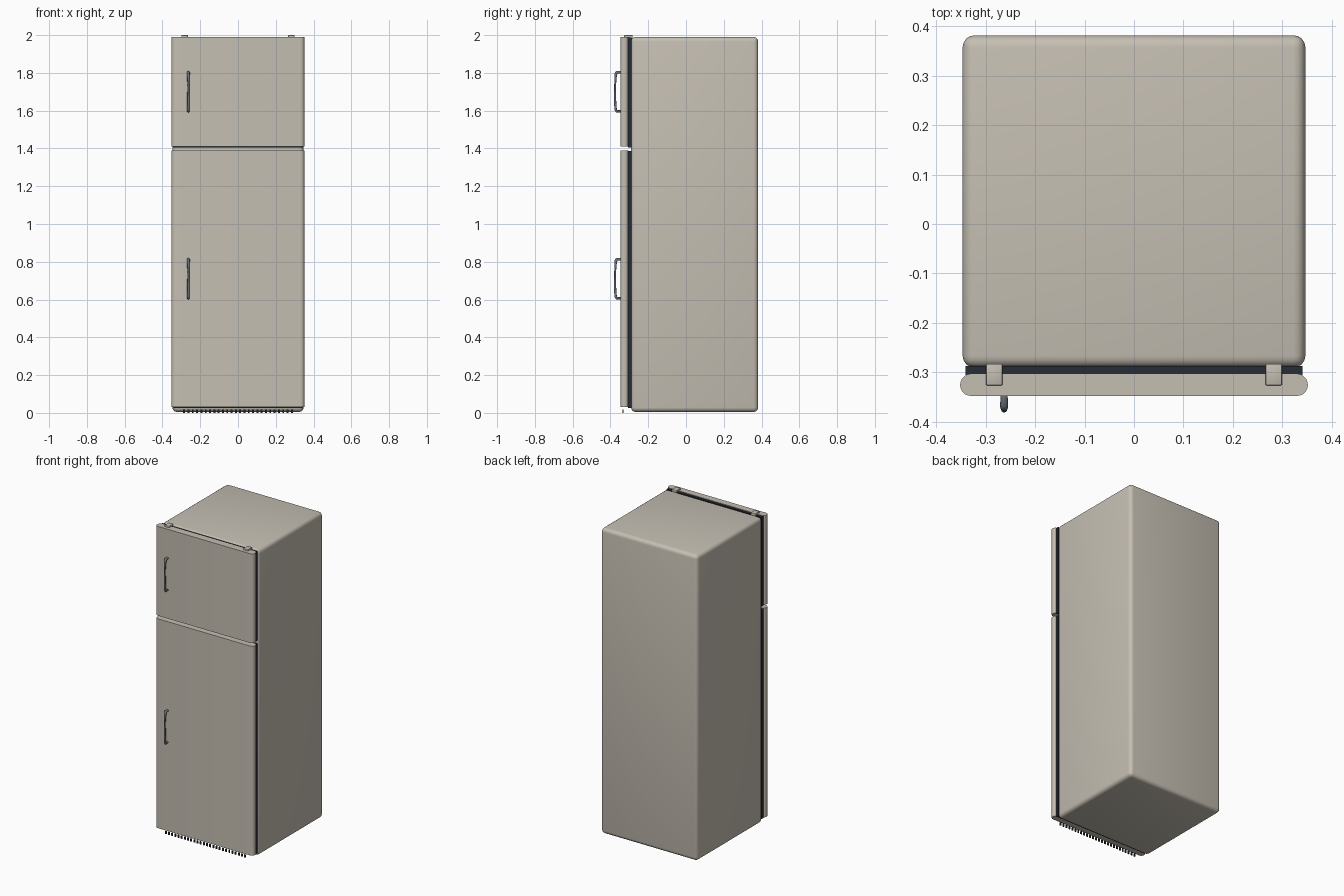
import bpy, bmesh, math

if "Cube" in bpy.data.objects:
    bpy.data.objects.remove(bpy.data.objects["Cube"])


def material(name, rgb):
    m = bpy.data.materials.new(name)
    m.diffuse_color = (*rgb, 1)
    m.use_nodes = True
    m.node_tree.nodes["Principled BSDF"].inputs["Base Color"].default_value = m.diffuse_color
    return m


CREAM = material("cream_enamel", (0.56, 0.52, 0.45))
RUBBER = material("dark_rubber", (0.02, 0.025, 0.035))
METAL = material("grey_metal", (0.16, 0.18, 0.21))


def finish(ob, mat, angle=35):
    ob.data.materials.append(mat)
    bpy.ops.object.select_all(action='DESELECT')
    ob.select_set(True)
    bpy.context.view_layer.objects.active = ob
    bpy.ops.object.shade_smooth_by_angle(angle=math.radians(angle))


def box(name, x, y, z, mat, bevel=0, segments=3, vertical_only=False):
    """Box from (min, max) ranges, with optional rounded edges."""
    bm = bmesh.new()
    bmesh.ops.create_cube(bm, size=1)
    for v in bm.verts:
        v.co = [(r[0] + r[1]) / 2 + c * (r[1] - r[0]) for r, c in zip((x, y, z), v.co)]
    if bevel:
        edges = [e for e in bm.edges if not vertical_only
                 or abs(e.verts[0].co.z - e.verts[1].co.z) > 1e-4]
        bmesh.ops.bevel(bm, geom=edges, offset=bevel, segments=segments,
                        profile=0.5, affect='EDGES')
    me = bpy.data.meshes.new(name)
    bm.to_mesh(me)
    bm.free()
    ob = bpy.data.objects.new(name, me)
    bpy.context.collection.objects.link(ob)
    finish(ob, mat)
    return ob


def handle(name, z0):
    """Bowed pull handle: tapering tube with a stub at each end."""
    pts = [(-0.344, 0.213, 1.0), (-0.366, 0.213, 1.2), (-0.371, 0.206, 1.2),
           (-0.373, 0.190, 1.0), (-0.375, 0.150, 0.75), (-0.376, 0.100, 0.85),
           (-0.375, 0.050, 0.95), (-0.372, 0.015, 1.0), (-0.367, 0.007, 1.0),
           (-0.344, 0.007, 0.9)]
    cu = bpy.data.curves.new(name, 'CURVE')
    cu.dimensions = '3D'
    cu.bevel_depth = 0.0068
    cu.bevel_resolution = 3
    cu.use_fill_caps = True
    sp = cu.splines.new('POLY')
    sp.points.add(len(pts) - 1)
    for p, (y, z, r) in zip(sp.points, pts):
        p.co = (-0.263, y, z0 + z, 1)
        p.radius = r
    ob = bpy.data.objects.new(name, cu)
    bpy.context.collection.objects.link(ob)
    bpy.ops.object.select_all(action='DESELECT')
    ob.select_set(True)
    bpy.context.view_layer.objects.active = ob
    bpy.ops.object.convert(target='MESH')
    finish(bpy.context.object, METAL, 50)


# Cabinet
box("cabinet", (-0.347, 0.347), (-0.291, 0.382), (0.005, 1.99), CREAM, 0.024, 4)

# Doors with round vertical sides, gaskets behind them, and handles
for part, z0, z1, hz in (("fridge", 0.03, 1.39, 0.60), ("freezer", 1.41, 1.99, 1.59)):
    box(part + "_door", (-0.352, 0.352), (-0.348, -0.304), (z0, z1), CREAM, 0.0215, 6, True)
    box(part + "_gasket", (-0.341, 0.341), (-0.306, -0.288), (z0 - 0.004, z1 - 0.003), RUBBER)
    handle(part + "_handle", hz)

# Top hinge covers
for side, s in (("left", -1), ("right", 1)):
    box("hinge_cover_" + side, (s * 0.283 - 0.017, s * 0.283 + 0.017),
        (-0.327, -0.283), (1.98, 2.0), CREAM, 0.003, 2)

# Vent grille slats along the bottom front
N = 26
for i in range(N):
    x = -0.285 + 0.57 * i / (N - 1)
    box(f"grille_slat_{i + 1}", (x - 0.005, x + 0.005), (-0.337, -0.331), (0.0, 0.018), RUBBER)
